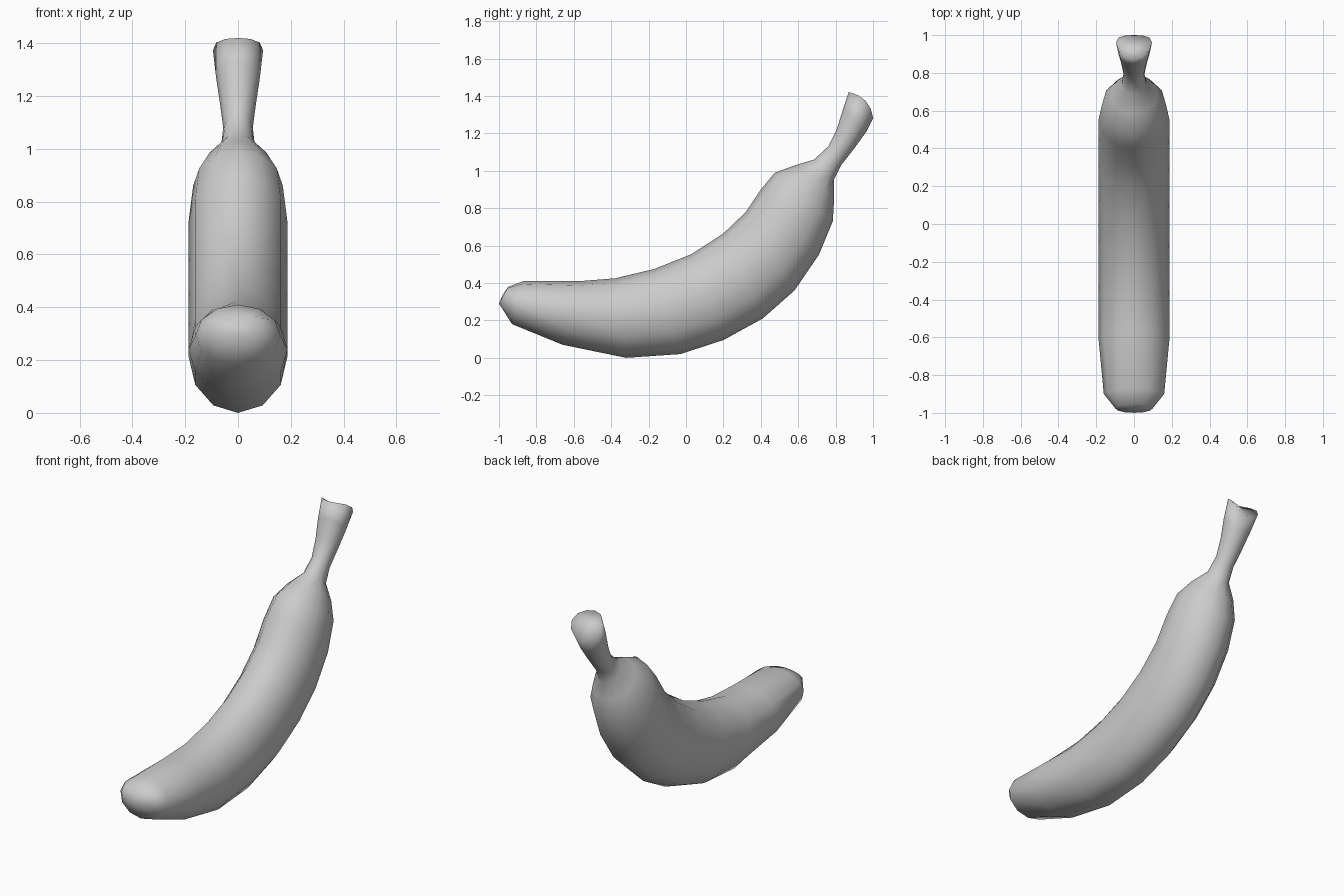
import bpy, bmesh, math
from mathutils import Vector

if "Cube" in bpy.data.objects:
    bpy.data.objects.remove(bpy.data.objects["Cube"])

SIDES = 12

# Cross-sections from tip to stem: inner edge (y, z), outer edge (y, z), half-width
rings = [
    (-.95, .38, -1.0, .29, .10),
    (-.87, .41, -.93, .18, .16),
    (-.57, .41, -.66, .07, .187),
    (-.38, .425, -.32, .0, .187),
    (-.17, .475, -.03, .02, .187),
    (.03, .555, .20, .095, .187),
    (.20, .665, .41, .21, .187),
    (.32, .78, .58, .36, .187),
    (.40, .90, .71, .55, .187),
    (.475, .99, .785, .73, .17),
    (.585, 1.03, .792, .85, .125),
    (.685, 1.06, .79, .95, .065),
    (.76, 1.13, .83, 1.03, .056),
    (.805, 1.22, .90, 1.12, .068),
    (.84, 1.33, .965, 1.21, .083),
    (.87, 1.42, 1.0, 1.28, .095),
]


def add_ring(bm, inner_y, inner_z, outer_y, outer_z, width, bulge=0):
    """Elliptical loop; bulge pushes its sides along the banana's axis."""
    a, b = Vector((0, inner_y, inner_z)), Vector((0, outer_y, outer_z))
    mid, half = (a + b) / 2, (a - b) / 2
    axis = Vector((0, -half.z, half.y)).normalized() * -1
    loop = []
    for i in range(SIDES):
        t = 2 * math.pi * i / SIDES
        p = mid + half * math.cos(t) + Vector((width * math.sin(t), 0, 0))
        loop.append(bm.verts.new(p + axis * bulge * math.sin(t) ** 2))
    return loop


def cap(bm, loop, centre):
    c = bm.verts.new(centre)
    for i in range(SIDES):
        bm.faces.new((loop[i], loop[(i + 1) % SIDES], c))


bm = bmesh.new()
last = len(rings) - 1
loops = [add_ring(bm, *r, bulge=.035 if i == last else 0) for i, r in enumerate(rings)]

# Skin between sections
for lo, hi in zip(loops, loops[1:]):
    for i in range(SIDES):
        j = (i + 1) % SIDES
        bm.faces.new((lo[i], lo[j], hi[j], hi[i]))

# Blunt tip and saddle-shaped stem end
cap(bm, loops[0], (0, -.98, .338))
cap(bm, loops[-1], (0, .945, 1.362))
bmesh.ops.recalc_face_normals(bm, faces=bm.faces)

mesh = bpy.data.meshes.new("banana")
bm.to_mesh(mesh)
bm.free()
banana = bpy.data.objects.new("banana", mesh)
bpy.context.collection.objects.link(banana)
mesh.shade_smooth()
